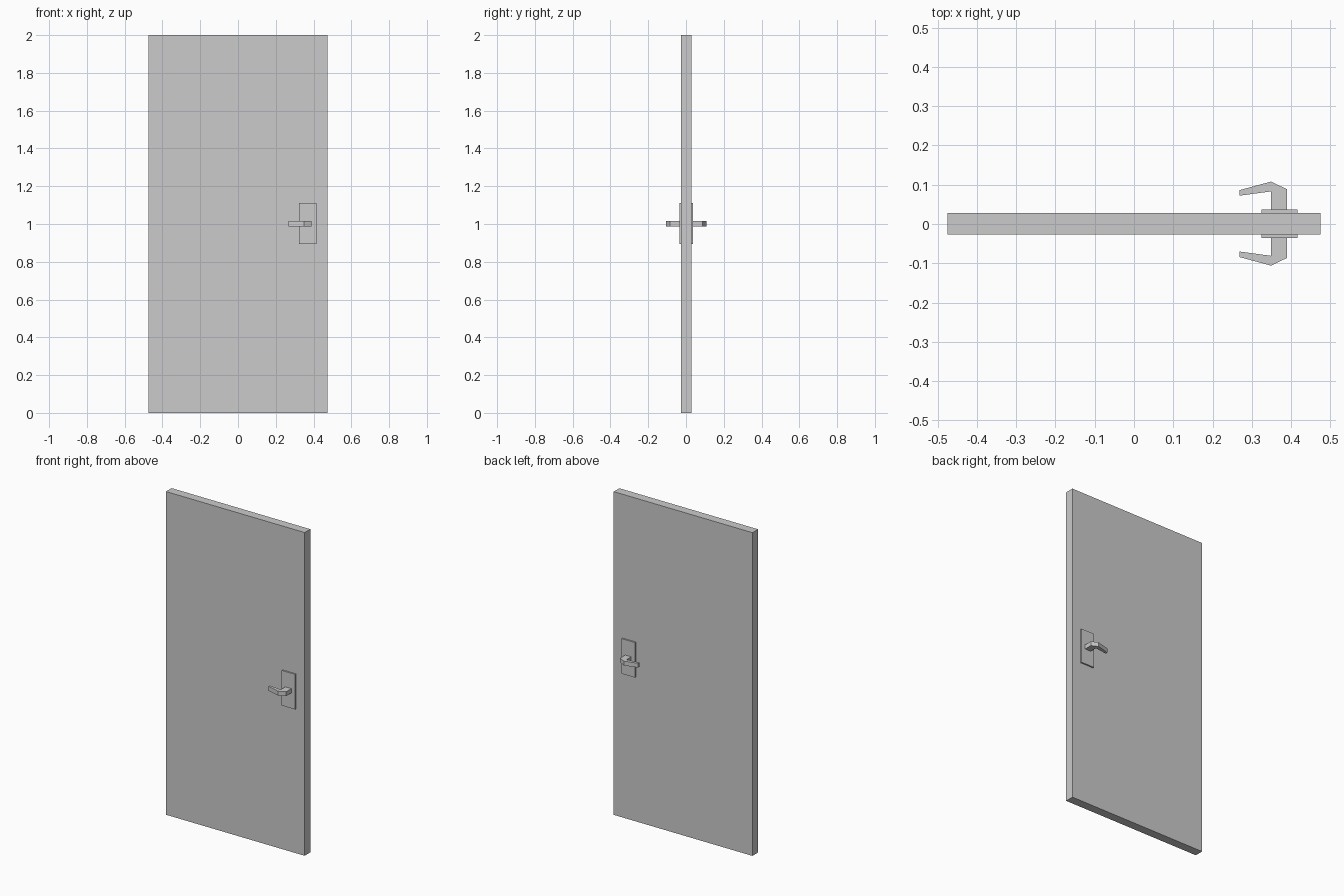
import bpy
import bmesh

if "Cube" in bpy.data.objects:
    bpy.data.objects.remove(bpy.data.objects["Cube"])

MID_Y = 0.001  # centre plane of the door slab


def box(name, x0, x1, y0, y1, z0, z1):
    return prism(name, [(x0, y0), (x1, y0), (x1, y1), (x0, y1)], z0, z1)


def prism(name, outline, z0, z1):
    """Extrude an xy outline from z0 up to z1."""
    bm = bmesh.new()
    face = bm.faces.new([bm.verts.new((x, y, z0)) for x, y in outline])
    top = bmesh.ops.extrude_face_region(bm, geom=[face])["geom"]
    verts = [v for v in top if isinstance(v, bmesh.types.BMVert)]
    bmesh.ops.translate(bm, verts=verts, vec=(0, 0, z1 - z0))
    bmesh.ops.recalc_face_normals(bm, faces=bm.faces[:])
    mesh = bpy.data.meshes.new(name)
    bm.to_mesh(mesh)
    bm.free()
    obj = bpy.data.objects.new(name, mesh)
    bpy.context.collection.objects.link(obj)
    return obj


# Door slab
HALF = 0.0275
box("door_slab", -0.475, 0.475, MID_Y - HALF, MID_Y + HALF, 0, 2)

# Lever outline: stem, knuckle and swept grip, as (x, distance from mid plane)
lever = [(0.349, 0.036), (0.39, 0.036), (0.39, 0.087), (0.349, 0.107),
         (0.268, 0.085), (0.268, 0.071), (0.349, 0.082)]

# Backplate and lever on each side
for side, s in (("front", -1), ("back", 1)):
    ya, yb = sorted((MID_Y + s * HALF, MID_Y + s * 0.0365))
    box(f"{side}_backplate", 0.324, 0.416, ya, yb, 0.893, 1.11)
    prism(f"{side}_lever", [(x, MID_Y + s * d) for x, d in lever], 0.988, 1.015)
